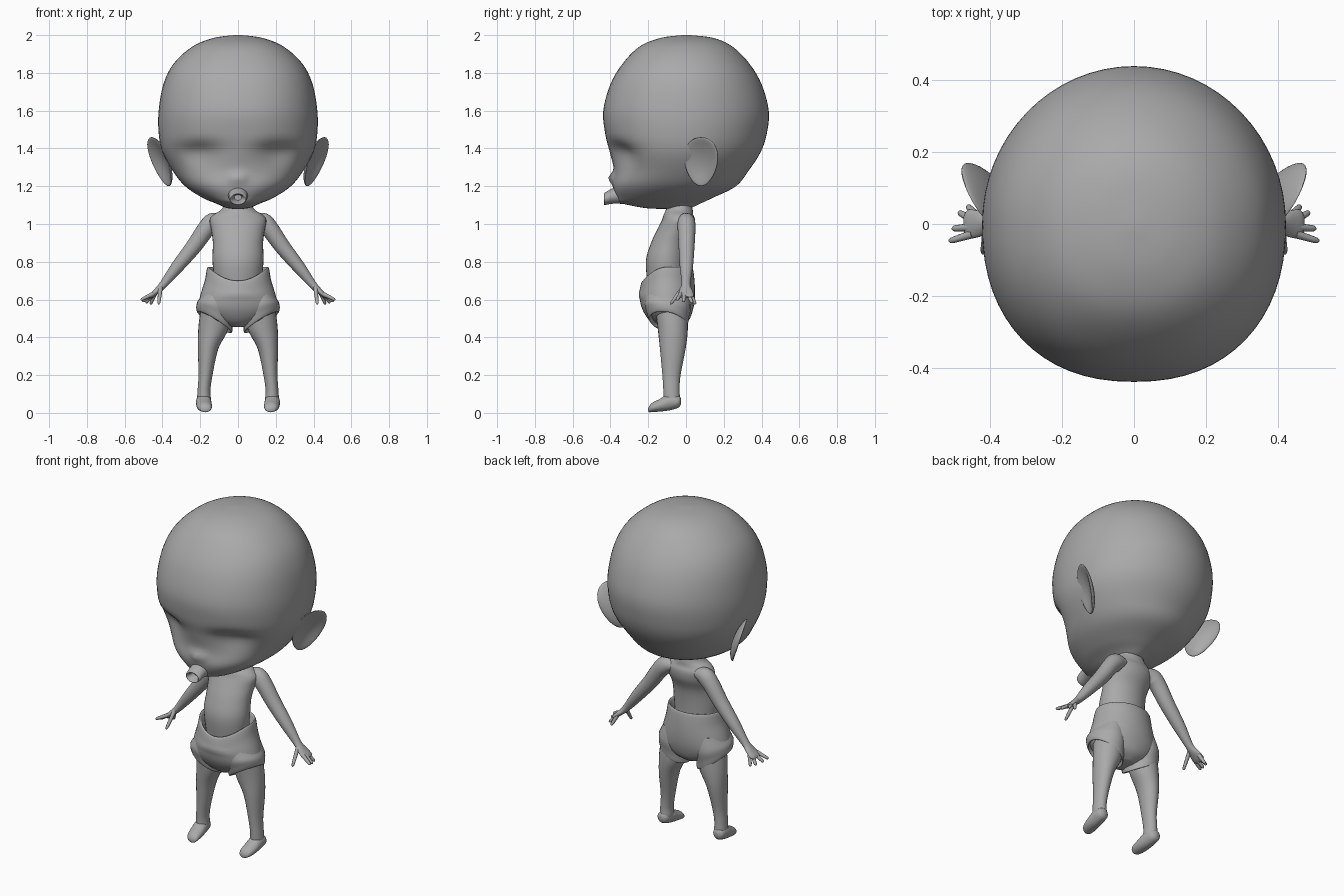
import bpy, bmesh, math
from mathutils import Vector

cube = bpy.data.objects.get("Cube")
if cube:
    bpy.data.objects.remove(cube, do_unlink=True)

grey = bpy.data.materials.new("plain_grey")
grey.use_nodes = True
GREY = (0.4, 0.4, 0.4, 1)
grey.diffuse_color = GREY
grey.node_tree.nodes["Principled BSDF"].inputs["Base Color"].default_value = GREY

UP, X, Y = Vector((0, 0, 1)), Vector((1, 0, 0)), Vector((0, 1, 0))


def finish(name, bm, angle=60):
    """Turn a bmesh into a smooth shaded object."""
    bmesh.ops.recalc_face_normals(bm, faces=bm.faces[:])
    mesh = bpy.data.meshes.new(name)
    bm.to_mesh(mesh)
    bm.free()
    mesh.materials.append(grey)
    obj = bpy.data.objects.new(name, mesh)
    bpy.context.collection.objects.link(obj)
    bpy.ops.object.select_all(action='DESELECT')
    obj.select_set(True)
    bpy.context.view_layer.objects.active = obj
    bpy.ops.object.shade_smooth_by_angle(angle=math.radians(angle))
    return obj


def resample(rows, steps):
    """Catmull-Rom interpolation between section rows."""
    out = []
    for i in range(len(rows) - 1):
        quad = zip(rows[max(i - 1, 0)], rows[i], rows[i + 1],
                   rows[min(i + 2, len(rows) - 1)])
        quad = list(quad)
        for s in range(steps):
            t = s / steps
            out.append([b + 0.5 * t * (c - a + t * (2 * a - 5 * b + 4 * c - d
                        + t * (3 * (b - c) + d - a))) for a, b, c, d in quad])
    out.append(list(rows[-1]))
    return out


def loft(name, rows, across=X, flow=None, sides=24, steps=4, power=2, side=1,
         shape=None):
    """Skin elliptical sections; each row is x, y, z, radius, radius."""
    rows = resample(rows, steps)
    centres = [Vector(r[:3]) for r in rows]
    bm = bmesh.new()
    rings = []
    for i, r in enumerate(rows):
        along = flow or (centres[min(i + 1, len(rows) - 1)]
                         - centres[max(i - 1, 0)]).normalized()
        u = (across - along * across.dot(along)).normalized()
        v = along.cross(u)
        ring = []
        for k in range(sides):
            angle = math.tau * k / sides
            c, s = math.cos(angle), math.sin(angle)
            e = 2 / power if s < 0 else 1
            p = centres[i] + u * (math.copysign(abs(c) ** e, c) * max(r[3], .002))
            p += v * (math.copysign(abs(s) ** e, s) * max(r[4], .002))
            if shape:
                p = shape(p)
            ring.append(bm.verts.new((p.x * side, p.y, p.z)))
        rings.append(ring)
    for low, high in zip(rings, rings[1:]):
        for k in range(sides):
            n = (k + 1) % sides
            bm.faces.new((low[k], low[n], high[n], high[k]))
    bm.faces.new(rings[0])
    bm.faces.new(rings[-1])
    return finish(name, bm)


def bump(distance, width):
    return math.exp(-(distance / width) ** 2)


# Head: large skull with sunken eye sockets and a small nose
def face(p):
    if p.y < 0:
        height = p.z - 1.38
        socket = bump(abs(p.x) - .21, .11) * bump(height, .05 if height > 0 else .09)
        nose = bump(p.x, .035) * bump(p.z - 1.245, .03)
        p.y += .055 * socket - .03 * nose
    return p


head = [(0, -.1, 1.08, .02, .03), (0, -.1, 1.085, .06, .12),
        (0, -.13, 1.11, .12, .21), (0, -.11, 1.14, .19, .255),
        (0, -.06, 1.2, .28, .325), (0, -.025, 1.28, .345, .355),
        (0, -.005, 1.38, .4, .4), (0, 0, 1.48, .42, .428),
        (0, 0, 1.6, .42, .438), (0, 0, 1.74, .395, .4),
        (0, 0, 1.85, .34, .335), (0, 0, 1.94, .24, .245),
        (0, .005, 1.985, .13, .14), (0, 0, 2, .02, .02)]
loft("head", head, flow=UP, sides=64, steps=5, power=2.25, shape=face)

# Mouth: short spout with a hollow end
mouth = [(0, -.31, 1.155, .06, .05), (0, -.38, 1.15, .05, .042),
         (0, -.42, 1.137, .048, .035), (0, -.433, 1.132, .042, .03),
         (0, -.425, 1.133, .034, .023), (0, -.39, 1.14, .02, .015)]
loft("mouth", mouth, flow=-Y)

# Torso and neck
torso = [(0, -.1, .66, .12, .1), (0, -.105, .8, .135, .108),
         (0, -.085, .9, .133, .1), (0, -.055, .97, .142, .098),
         (0, -.04, 1.02, .15, .088), (0, -.04, 1.05, .128, .078),
         (0, -.035, 1.08, .085, .07), (0, -.035, 1.13, .07, .06)]
loft("torso", torso, flow=UP, sides=32)


# Shorts: waist dips at the front
def waist(p):
    if p.z > .6 and p.y < -.1:
        p.z -= .075 * min(1, (p.z - .6) / .12) * min(1, (-.1 - p.y) / .13) ** 2
    return p


hips = [(0, -.1, .69, .12, .1), (0, -.1, .75, .145, .118),
        (0, -.1, .77, .155, .126), (0, -.1, .765, .164, .136),
        (0, -.102, .7, .176, .147), (0, -.1, .62, .2, .147),
        (0, -.097, .55, .207, .135), (0, -.09, .49, .14, .105),
        (0, -.09, .455, .04, .06)]
loft("shorts", hips, flow=UP, sides=40, shape=waist)


# Hem slopes down toward the crotch and the back
def hem(p):
    low = max(0, min(1, (.62 - p.z) / .13))
    p.z += low * (.6 * (p.x - .125) - .2 * (p.y + .1))
    return p


sleeve = [(.11, -.097, .64, .075, .11), (.118, -.097, .57, .096, .122),
          (.124, -.097, .52, .097, .112), (.125, -.095, .485, .094, .104),
          (.125, -.093, .487, .085, .094), (.125, -.09, .53, .075, .085)]
leg = [(.125, -.08, .57, .07, .085), (.13, -.07, .45, .08, .08),
       (.158, -.07, .34, .054, .068), (.172, -.077, .2, .037, .048),
       (.18, -.077, .12, .034, .043), (.18, -.075, .07, .036, .043),
       (.18, -.075, .05, .025, .03)]
foot = [(.185, -.026, .062, .01, .012), (.185, -.04, .06, .032, .032),
        (.182, -.09, .057, .04, .044), (.179, -.14, .04, .041, .033),
        (.175, -.178, .029, .036, .025), (.172, -.195, .02, .024, .016),
        (.171, -.2, .017, .006, .005)]
arm = [(.08, 0, 1.02, .035, .03), (.13, .002, 1.01, .046, .05),
       (.17, .003, .972, .047, .047), (.235, .003, .88, .042, .042),
       (.32, .002, .775, .035, .034), (.395, 0, .68, .023, .021),
       (.43, 0, .645, .036, .016), (.46, 0, .62, .04, .012),
       (.472, 0, .612, .025, .006)]
# Digits as base point and tip
digits = {"thumb": ((.41, -.015, .665), (.42, -.083, .575)),
          "index_finger": ((.45, -.028, .63), (.515, -.048, .598)),
          "middle_finger": ((.455, -.009, .625), (.506, -.013, .589)),
          "ring_finger": ((.45, .012, .625), (.488, .033, .582)),
          "little_finger": ((.44, .025, .63), (.463, .05, .575))}


# Ear: cupped flattened ball, flaring outward and back
def ear(name, side):
    bm = bmesh.new()
    bmesh.ops.create_uvsphere(bm, u_segments=32, v_segments=20, radius=1)
    for vert in bm.verts:
        a, b, c = vert.co
        cup = max(0, 1 - a * a - b * b)
        depth = .02 * c - .035 * cup * (1 if c > 0 else .4)
        a *= .88 + .17 * b
        vert.co = (side * (.412 + .05 * a + .045 * b + depth),
                   .08 + .1 * a - .5 * depth, 1.33 + .13 * b)
    finish(name, bm)


# Paired parts
for label, side in (("left", 1), ("right", -1)):
    ear(label + "_ear", side)
    loft(label + "_shorts_leg", sleeve, flow=UP, side=side, shape=hem)
    loft(label + "_leg", leg, flow=UP, side=side)
    loft(label + "_foot", foot, flow=-Y, side=side)
    loft(label + "_arm", arm, across=Y, side=side)
    for digit, (base, tip) in digits.items():
        base, tip = Vector(base), Vector(tip)
        rows = [(*base.lerp(tip, t), r, r) for t, r in
                ((0, .012), (.5, .01), (.9, .008), (1, .002))]
        across = X if digit == "thumb" else Y
        loft(label + "_" + digit, rows, across=across, side=side, sides=10, steps=2)
